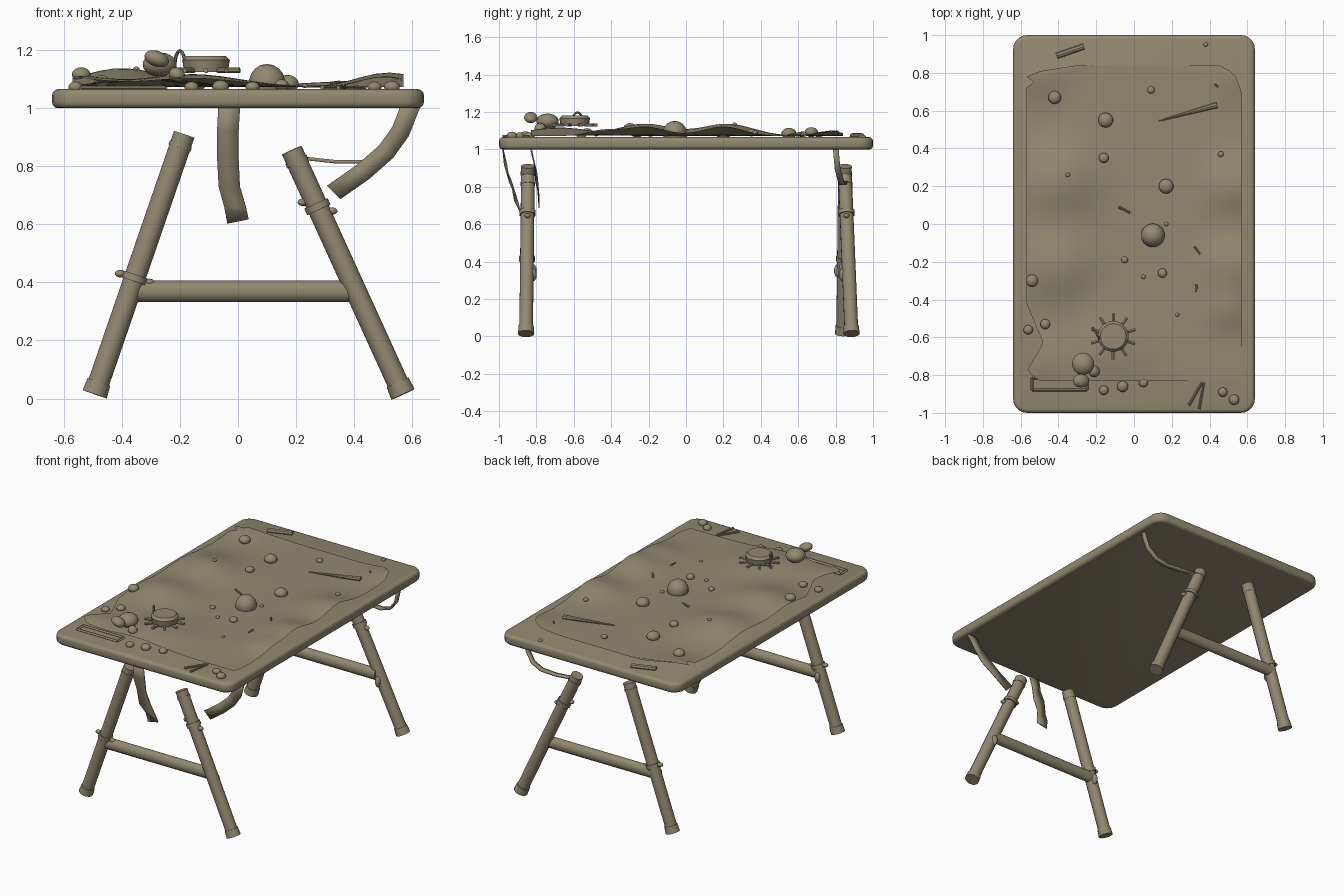
import bpy, bmesh, math
from mathutils import Vector, Matrix

if "Cube" in bpy.data.objects:
    bpy.data.objects.remove(bpy.data.objects["Cube"])

mat = bpy.data.materials.new("weathered_tan")
mat.diffuse_color = (0.29, 0.25, 0.165, 1)
mat.use_nodes = True
mat.node_tree.nodes["Principled BSDF"].inputs["Base Color"].default_value = mat.diffuse_color


def finish(name, bm, angle=40):
    bmesh.ops.recalc_face_normals(bm, faces=bm.faces)
    me = bpy.data.meshes.new(name)
    bm.to_mesh(me)
    bm.free()
    me.materials.append(mat)
    ob = bpy.data.objects.new(name, me)
    bpy.context.collection.objects.link(ob)
    bpy.context.view_layer.objects.active = ob
    ob.select_set(True)
    bpy.ops.object.shade_smooth_by_angle(angle=math.radians(angle))
    ob.select_set(False)
    return ob


def add_rod(bm, a, b, r1, r2=None, sides=12, squash=1):
    a, b = Vector(a), Vector(b)
    d = b - a
    m = Matrix.Translation((a + b) / 2) @ d.to_track_quat('Z', 'Y').to_matrix().to_4x4()
    g = bmesh.ops.create_cone(bm, cap_ends=True, segments=sides, radius1=r1,
                              radius2=r1 if r2 is None else r2, depth=d.length)
    bmesh.ops.transform(bm, verts=g['verts'], matrix=m)
    if squash != 1:
        c = (a + b) / 2
        for v in g['verts']:
            v.co.z = c.z + (v.co.z - c.z) * squash


def add_ball(bm, c, r, scale=(1, 1, 1), tilt=0):
    m = (Matrix.Translation(c) @ Matrix.Rotation(tilt, 4, 'Y')
         @ Matrix.Diagonal((*scale, 1)))
    bmesh.ops.create_uvsphere(bm, u_segments=14, v_segments=9, radius=r, matrix=m)


def ribbon(name, pts, sides, width, thick=0.006):
    bm = bmesh.new()
    rows = []
    for p, s in zip(pts, sides):
        p, s = Vector(p), Vector(s).normalized() * width / 2
        rows.append((bm.verts.new(p - s), bm.verts.new(p + s)))
    for r, q in zip(rows, rows[1:]):
        bm.faces.new((r[0], r[1], q[1], q[0]))
    ob = finish(name, bm)
    mod = ob.modifiers.new("thickness", 'SOLIDIFY')
    mod.thickness = thick
    mod.offset = 0


def interp(table, t):
    for (t0, v0), (t1, v1) in zip(table, table[1:]):
        if t <= t1:
            return v0 + (v1 - v0) * max(0, (t - t0) / (t1 - t0))
    return table[-1][1]


# Table top with rounded corners and edges
bm = bmesh.new()
bmesh.ops.create_cube(bm, size=1, matrix=Matrix.Translation((0, 0, 1.0325))
                      @ Matrix.Diagonal((1.28, 2, 0.065, 1)))
upright = [e for e in bm.edges if abs(e.verts[0].co.z - e.verts[1].co.z) > 0.01]
bmesh.ops.bevel(bm, geom=upright, offset=0.075, segments=5, profile=0.5, affect='EDGES')
rim = [e for e in bm.edges if abs(e.verts[0].co.z - e.verts[1].co.z) < 0.001]
bmesh.ops.bevel(bm, geom=rim, offset=0.02, segments=3, profile=0.5, affect='EDGES')
finish("table_top", bm)

# Splayed legs with feet, clamps and a crossbar at each end
for end, y in (("front", -0.845), ("back", 0.85)):
    back = end == "back"
    for side, foot, top in (("left", (-0.495, 0.01), (-0.185, 0.91)),
                            ("right", (0.57, 0.01), (0.185, 0.855))):
        yb = y + 0.045 if back and side == "right" else y
        a, b = Vector((foot[0], yb - 0.01, foot[1])), Vector((top[0], y, top[1]))
        d = (b - a).normalized()
        bm = bmesh.new()
        add_rod(bm, a + d * 0.01, b, 0.037, sides=14)
        add_rod(bm, a + d * 0.005, a + d * 0.05, 0.044, 0.041, 14)
        add_rod(bm, b - d * 0.05, b - d * 0.035, 0.040, sides=14)
        finish(f"{end}_{side}_leg", bm)
        bm = bmesh.new()
        t = 0.45 if side == "left" else 0.77
        c = a.lerp(b, t)
        add_rod(bm, c - d * 0.012, c + d * 0.012, 0.044, sides=14)
        for s in (-1, 1):
            p = c + Vector((s * 0.05, 0, -s * 0.015))
            add_ball(bm, p, 0.016, (1.2, 1, 0.8))
        q = a.lerp(b, 0.39)
        add_ball(bm, q + Vector((0, 0.032 if not back else -0.032, -0.01)), 0.03, (0.6, 0.7, 1.2))
        finish(f"{end}_{side}_clamp", bm)
    bm = bmesh.new()
    add_rod(bm, (-0.37, y, 0.37), (0.405, y, 0.37), 0.03, sides=16, squash=1.23)
    finish(f"{end}_crossbar", bm)

# Loose straps hanging from the underside
ribbon("front_hanging_strap",
       [(-0.03, -0.98, 1.01), (-0.035, -0.965, 0.92), (-0.035, -0.94, 0.83),
        (-0.03, -0.91, 0.73), (-0.01, -0.88, 0.66), (0.0, -0.87, 0.61)],
       [(1, 0, 0), (1, 0.15, 0), (1, -0.15, 0), (1, 0.2, 0), (1, -0.1, 0), (1, 0, 0.2)], 0.075)
ribbon("right_hanging_strap",
       [(0.595, -0.83, 1.01), (0.56, -0.81, 0.92), (0.51, -0.8, 0.85),
        (0.43, -0.79, 0.78), (0.33, -0.785, 0.71)],
       [(1, 0, -0.3), (0.9, 0.1, -0.5), (0.8, -0.1, -0.7), (0.7, 0.1, -0.8), (0.6, 0, -0.6)], 0.065)
ribbon("back_strap",
       [(0.6, 0.8, 1.01), (0.57, 0.81, 0.9), (0.52, 0.825, 0.84), (0.45, 0.835, 0.815),
        (0.34, 0.845, 0.815), (0.2, 0.85, 0.83)], [(0, 1, 0)] * 6, 0.03, 0.012)

# Crumpled cloth: bumps set the height of the sheet
BUMPS = [(-0.4, -0.22, .065, .14), (-0.4, 0.22, .065, .14), (0.52, 0.2, .05, .11),
         (0.52, -0.22, .05, .11), (0.5, -0.45, .03, .08), (-0.16, -0.68, .045, .17),
         (-0.55, -0.75, .035, .1), (0.55, 0.8, .025, .1), (-0.5, 0.8, .03, .1)]
LEFT = [(-0.83, -0.5), (-0.78, -0.57), (-0.63, -0.48), (-0.42, -0.57), (0.73, -0.57),
        (0.75, -0.53), (0.79, -0.58), (0.82, -0.45), (0.84, -0.3)]
RIGHT = [(-0.83, 0.55), (-0.76, 0.57), (0.7, 0.57), (0.8, 0.53), (0.84, 0.45)]


def height(x, y):
    return 1.072 + sum(h * math.exp(-((x - u) ** 2 + (y - v) ** 2) / (2 * s * s))
                       for u, v, h, s in BUMPS)


bm = bmesh.new()
NX, NY = 24, 56
grid = []
for j in range(NY + 1):
    y = -0.83 + 1.67 * j / NY
    l, r = interp(LEFT, y), interp(RIGHT, y)
    xs = [l + (r - l) * i / NX for i in range(NX + 1)]
    grid.append([bm.verts.new((x, y, height(x, y))) for x in xs])
for j in range(NY):
    for i in range(NX):
        bm.faces.new((grid[j][i], grid[j][i + 1], grid[j + 1][i + 1], grid[j + 1][i]))
finish("crumpled_cloth", bm)


def ground(x, y):
    on = -0.83 < y < 0.84 and interp(LEFT, y) < x < interp(RIGHT, y)
    return height(x, y) if on else 1.065


# Scattered pebbles
bm = bmesh.new()
for x, y, r in [(-.42, .67, .035), (-.15, .55, .04), (.09, .71, .02), (-.16, .35, .027),
                (-.35, .26, .012), (.46, .37, .015), (.17, .2, .04), (.17, 0, .012),
                (-.05, -.19, .018), (.05, -.28, .012), (.15, -.26, .025), (-.54, -.3, .033),
                (-.47, -.53, .027), (-.56, -.56, .025), (.23, -.48, .01), (.38, .95, .012),
                (-.16, -.88, .025), (-.06, -.86, .03), (.05, -.84, .025),
                (.47, -.89, .025), (.53, -.93, .028)]:
    add_ball(bm, (x, y, ground(x, y) + r * 0.3), r, (1, 1, 0.75))
add_ball(bm, (0.1, -0.06, 1.088), 0.064)
finish("pebbles", bm)

# Stacked stones near the front left
bm = bmesh.new()
add_ball(bm, (-0.27, -0.74, 1.15), 0.06, (1, 1, 0.7))
add_ball(bm, (-0.28, -0.83, 1.17), 0.045, (1, 0.8, 0.6), 0.35)
add_ball(bm, (-0.21, -0.78, 1.115), 0.03, (1, 1, 0.8), 0.5)
finish("stacked_stones", bm)

# Round tin with pegs around its base and a curled wire handle
bm = bmesh.new()
cx, cy = -0.11, -0.595
add_rod(bm, (cx, cy, 1.125), (cx, cy, 1.165), 0.075, 0.082, 20)
add_rod(bm, (cx, cy, 1.165), (cx, cy, 1.18), 0.082, 0.068, 20)
for k in range(10):
    u = Vector((math.cos(k * math.pi / 5 + 0.3), math.sin(k * math.pi / 5 + 0.3), 0))
    c = Vector((cx, cy, 1.13))
    add_rod(bm, c + u * 0.07, c + u * 0.122, 0.009, sides=6)
finish("pegged_tin", bm)
bm = bmesh.new()
arc = [Vector((-0.2 + 0.018 * math.cos(t), -0.58 - 0.03 * math.cos(t), 1.14 + 0.058 * math.sin(t)))
       for t in [math.pi * k / 8 for k in range(9)]]
for p, q in zip(arc, arc[1:]):
    add_rod(bm, p, q, 0.006, sides=6)
finish("wire_handle", bm)

# Sticks, spike and slivers
bm = bmesh.new()
for x0, y0, x1, y1, r0, r1 in [(-.41, .89, -.265, .94, .016, .016), (.44, .63, .13, .545, .016, .003),
                               (.29, -.96, .36, -.84, .008, .006), (.345, -.98, .37, -.84, .007, .005),
                               (-.08, .09, -.02, .06, .007, .005), (.32, -.12, .35, -.16, .006, .004),
                               (.33, -.32, .33, -.36, .006, .004), (.43, .74, .445, .725, .005, .004)]:
    add_rod(bm, (x0, y0, ground(x0, y0) + .006), (x1, y1, ground(x1, y1) + .006), r0, r1, 8)
finish("sticks", bm)

# Thin flat frame at the front left corner
bm = bmesh.new()
corners = [(-.54, -.88), (-.25, -.88), (-.25, -.815), (-.54, -.815)]
for (x0, y0), (x1, y1) in zip(corners, corners[1:] + corners[:1]):
    add_rod(bm, (x0, y0, 1.069), (x1, y1, 1.069), 0.008, sides=4)
finish("small_frame", bm)
